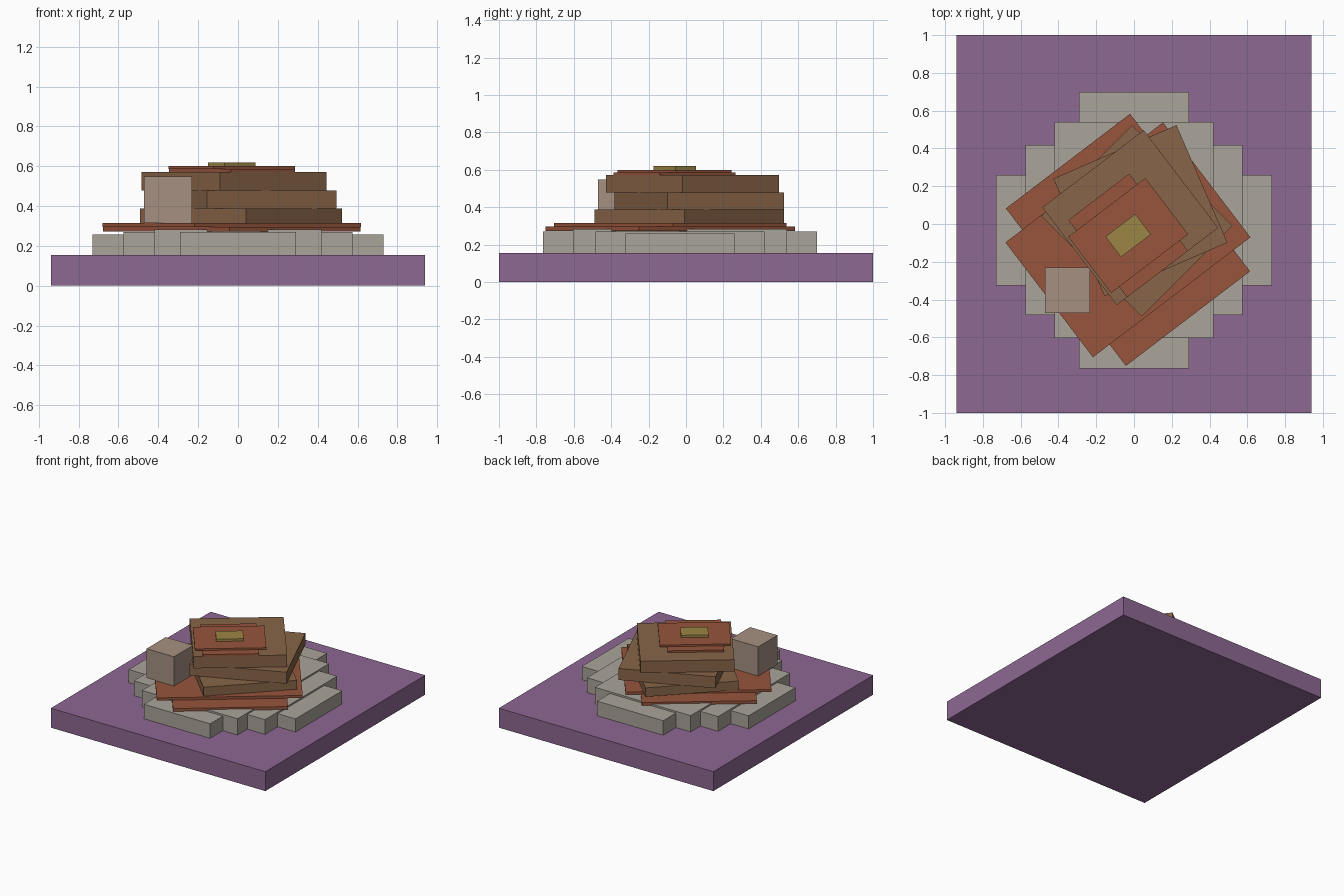
import bpy, math

if "Cube" in bpy.data.objects:
    bpy.data.objects.remove(bpy.data.objects["Cube"])


def material(name, rgb):
    m = bpy.data.materials.new(name)
    m.diffuse_color = (*rgb, 1)
    m.use_nodes = True
    m.node_tree.nodes["Principled BSDF"].inputs["Base Color"].default_value = m.diffuse_color
    return m


PURPLE = material("purple", (0.27, 0.14, 0.29))
STONE = material("stone", (0.40, 0.37, 0.32))
RED = material("red_brown", (0.31, 0.09, 0.045))
BROWN = material("brown", (0.25, 0.13, 0.065))
TAN = material("tan", (0.38, 0.28, 0.22))
GOLD = material("gold", (0.33, 0.24, 0.06))


def box(name, mat, centre, size, z0, z1, angle=0):
    """Box given by plan centre, plan size, height range and turn about z."""
    bpy.ops.mesh.primitive_cube_add(
        size=1, location=(*centre, (z0 + z1) / 2), rotation=(0, 0, math.radians(angle)))
    ob = bpy.context.object
    ob.name = name
    ob.scale = (*size, z1 - z0)
    ob.data.materials.append(mat)
    return ob


# Ground slab
box("base_slab", PURPLE, (0, 0), (1.88, 2), 0, 0.154)

# Crossed stone slabs forming a stepped round plinth
for i, (w, d, top) in enumerate([(0.58, 1.464, 0.269), (0.84, 1.145, 0.283),
                                 (1.15, 0.902, 0.271), (1.462, 0.585, 0.258)]):
    box(f"plinth_slab_{i + 1}", STONE, (0, -0.032), (w, d), 0.15, top)

# Pairs of thin crossed plates: large lower pair, small upper pair
TURN = 37.3
for name, c, s, z0, z1, z2 in [("lower", (-0.032, -0.084), 1.0, 0.273, 0.296, 0.316),
                               ("upper", (-0.031, -0.061), 0.49, 0.571, 0.586, 0.600)]:
    box(f"{name}_plate_long", RED, c, (0.826 * s, 1.048 * s), z0, z1, TURN)
    box(f"{name}_plate_wide", RED, c, (1.048 * s, 0.764 * s), z1, z2, TURN)

# Twisted stack of thick blocks
box("stack_block_1", BROWN, (0.015, 0.017), (0.68, 0.753), 0.316, 0.387, 45)
box("stack_block_2", BROWN, (0.034, 0.071), (0.71, 0.678), 0.387, 0.478, 23.5)
box("stack_block_3", BROWN, (-0.02, 0.034), (0.675, 0.65), 0.478, 0.571, TURN)

# Gold cap and loose corner block
box("gold_cap", GOLD, (-0.031, -0.061), (0.198, 0.136), 0.600, 0.619, TURN)
box("corner_block", TAN, (-0.352, -0.35), (0.24, 0.24), 0.316, 0.548)
